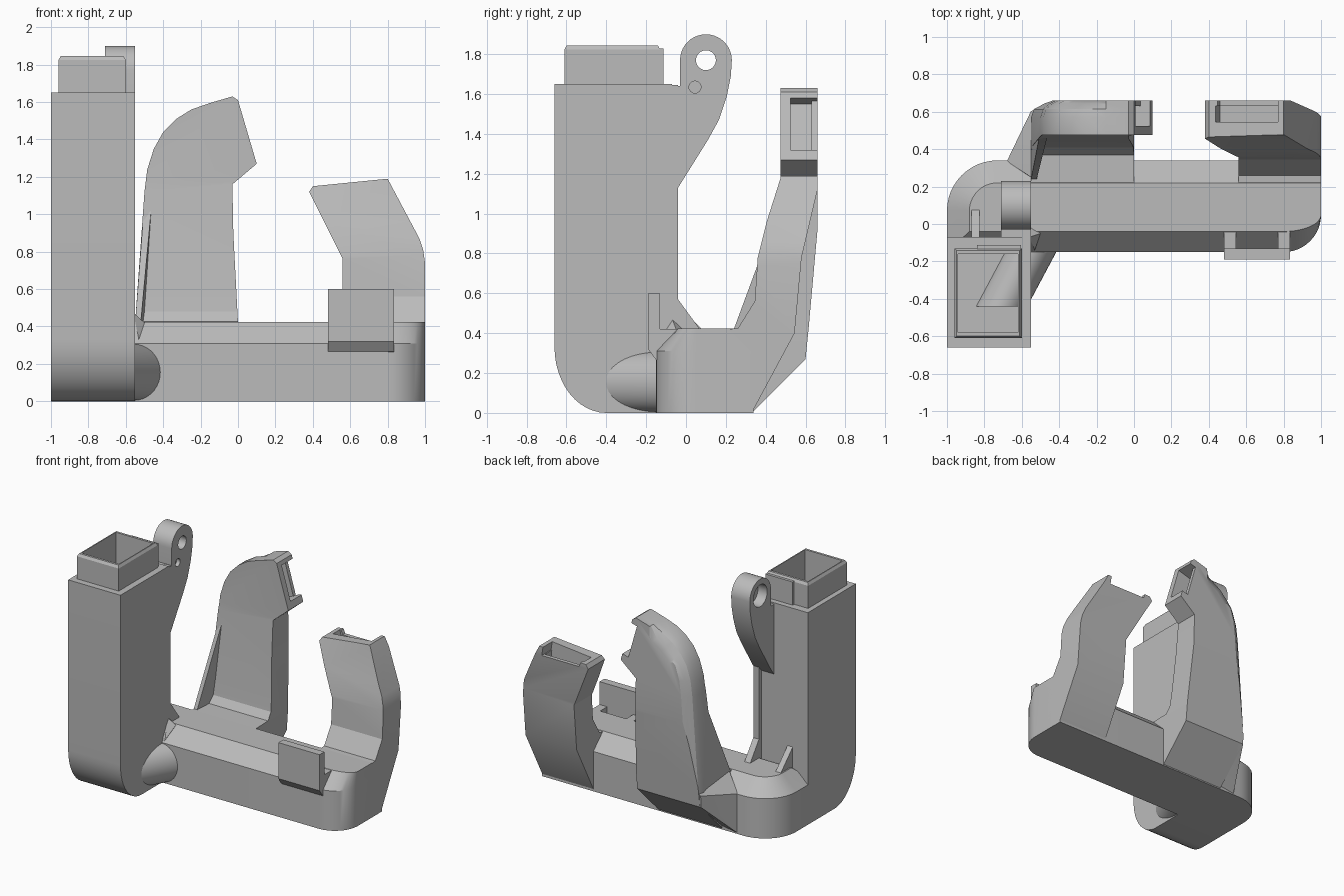
import bpy, bmesh, math

if "Cube" in bpy.data.objects:
    bpy.data.objects.remove(bpy.data.objects["Cube"])

grey = bpy.data.materials.new("plain grey")
grey.diffuse_color = (0.5, 0.5, 0.5, 1)
grey.use_nodes = True
grey.node_tree.nodes["Principled BSDF"].inputs["Base Color"].default_value = grey.diffuse_color


def make(name, bm):
    bmesh.ops.recalc_face_normals(bm, faces=bm.faces)
    me = bpy.data.meshes.new(name)
    bm.to_mesh(me)
    bm.free()
    ob = bpy.data.objects.new(name, me)
    me.materials.append(grey)
    bpy.context.collection.objects.link(ob)
    return ob


def loft(name, rings):
    """Closed solid through rings with equal point counts."""
    bm = bmesh.new()
    rs = [[bm.verts.new(p) for p in r] for r in rings]
    n = len(rs[0])
    for a, b in zip(rs, rs[1:]):
        for i in range(n):
            j = (i + 1) % n
            bm.faces.new((a[i], a[j], b[j], b[i]))
    bm.faces.new(rs[0])
    bm.faces.new(rs[-1])
    return make(name, bm)


def place(pts, axis, t):
    if axis == 'x':
        return [(t, p, q) for p, q in pts]
    if axis == 'y':
        return [(p, t, q) for p, q in pts]
    return [(p, q, t) for p, q in pts]


def prism(name, pts, axis, a, b):
    return loft(name, [place(pts, axis, a), place(pts, axis, b)])


def rect(x0, x1, y0, y1):
    return [(x0, y0), (x1, y0), (x1, y1), (x0, y1)]


def box(name, x0, x1, y0, y1, z0, z1):
    return prism(name, rect(x0, x1, y0, y1), 'z', z0, z1)


def arc(cx, cy, rx, ry, a0, a1, n=12):
    out = []
    for i in range(n + 1):
        t = math.radians(a0 + (a1 - a0) * i / n)
        out.append((cx + rx * math.cos(t), cy + ry * math.sin(t)))
    return out


def hull(name, pts):
    bm = bmesh.new()
    for p in pts:
        bm.verts.new(p)
    r = bmesh.ops.convex_hull(bm, input=bm.verts)
    junk = set(r["geom_interior"]) | set(r["geom_unused"])
    bmesh.ops.delete(bm, geom=[g for g in junk if isinstance(g, bmesh.types.BMVert)], context='VERTS')
    return make(name, bm)


def boolean(ob, cutter, op='DIFFERENCE'):
    m = ob.modifiers.new("cut", 'BOOLEAN')
    m.object, m.operation, m.solver = cutter, op, 'EXACT'
    bpy.context.view_layer.objects.active = ob
    bpy.ops.object.modifier_apply(modifier=m.name)
    bpy.data.objects.remove(cutter)


# base bar with chamfered top edges and two rounded corners
low = [(-1, -0.15)] + arc(0.8, 0.05, 0.2, 0.2, -90, 0) + [(1, 0.34)] + arc(-0.73, 0.07, 0.27, 0.27, 90, 180)
top = [(-0.88, -0.04)] + arc(0.8, 0.05, 0.2, 0.09, -90, 0) + [(1, 0.22)] + arc(-0.73, 0.07, 0.15, 0.15, 90, 180)
loft("base_bar", [place(low, 'z', 0), place(low, 'z', 0.31), place(top, 'z', 0.424)])

# hollow column with rounded foot
col = [(-0.07, 0)] + arc(-0.4, 0.33, 0.26, 0.33, 270, 180) + [(-0.66, 1.65), (-0.07, 1.65)]
column = prism("column", col, 'x', -1, -0.55)
boolean(column, box("hole", -0.94, -0.62, -0.58, -0.16, 0.2, 2))

# sleeve on top of the column
sleeve = loft("sleeve", [place(rect(-0.96 + d, -0.6 - d, -0.61 + d, -0.13 - d), 'z', z)
                         for z, d in ((1.6, 0), (1.825, 0), (1.845, 0.012))])
boolean(sleeve, box("hole", -0.94, -0.62, -0.58, -0.16, 1.5, 2))
box("sleeve_key", -0.84, -0.605, -0.14, -0.112, 1.64, 1.83)

# rear flange and small ribs at the column foot
prism("column_flange", [(-0.1, 0.4), (0.07, 0.42), (-0.04, 0.57), (-0.04, 1.645), (-0.1, 1.645)], 'x', -0.6, -0.551)
prism("column_rib", [(-0.1, 0.4), (0.08, 0.42), (-0.07, 0.57), (-0.1, 0.57)], 'x', -0.87, -0.825)

# pivot lug with holes
lug_pts = [(-0.1, 1.06), (-0.04, 1.13), (0.11, 1.37), (0.165, 1.47), (0.205, 1.59), (0.225, 1.69)]
lug_pts += arc(0.1, 1.77, 0.13, 0.13, 0, 180, 20) + [(-0.03, 1.64), (-0.1, 1.64)]
lug = prism("pivot_lug", lug_pts, 'x', -0.71, -0.55)
for y, z, r, x0, x1 in ((0.1, 1.77, 0.05, -0.8, -0.5), (0.1, 1.77, 0.085, -0.8, -0.63), (0.045, 1.635, 0.03, -0.58, -0.5)):
    boolean(lug, prism("drill", arc(y, z, r, r, 0, 345, 23), 'x', x0, x1))

# slanted half-round bump and corner gusset joining column and bar
ell = arc(-0.55, 0.155, 0.14, 0.15, 0, 350, 35)
loft("corner_bump", [place(ell, 'y', -0.14), [(x - 0.16, -0.44, z) for x, z in ell]])
hull("corner_gusset", [(-0.56, -0.15, 0.3), (-0.56, -0.13, 0.36), (-0.56, -0.07, 0.475), (-0.56, 0, 0.41),
                       (-0.5, -0.05, 0.42), (-0.53, -0.14, 0.33), (-0.56, -0.04, 0.3)])

# tall hook: front outline crossed with side outline, rounded outer edge
front = [(0, -0.1), (0, 0.42), (-0.025, 0.9), (-0.03, 1.16), (0.1, 1.27), (0, 1.61), (-0.03, 1.63),
         (-0.15, 1.595), (-0.25, 1.56), (-0.33, 1.51), (-0.4, 1.44), (-0.45, 1.35), (-0.485, 1.24),
         (-0.5, 1.12), (-0.55, 0.42), (-0.55, -0.1)]
rings = []
for y, d in ((0.1, 0), (0.57, 0), (0.615, 0.015), (0.645, 0.05), (0.67, 0.1)):
    rings.append([(x + d, y, z - (d if z > 1.4 else 0)) if x < -0.2 else (x, y, z) for x, z in front])
tall = loft("tall_hook", rings)
side = [(0.2, 0), (0.33, 0), (0.6, 0.27), (0.615, 0.42), (0.66, 0.92), (0.66, 1.7), (0.475, 1.7),
        (0.475, 1.18), (0.425, 0.6), (0.41, 0.48), (0.37, 0.426), (0.2, 0.422)]
boolean(tall, prism("side", side, 'x', -0.7, 0.2), 'INTERSECT')
for depth, y1 in ((0.11, 0.63), (0.05, 0.7)):
    slot = [(0.06, 1.595), (0.135, 1.335), (0.085 - depth, 1.32 - depth * 0.28), (0.01 - depth, 1.58 - depth * 0.28)]
    boolean(tall, prism("slot", slot, 'y', 0.525, y1))
hull("tall_hook_flare", [(-0.68, 0.33, 0), (-0.68, 0.335, 0.31), (-0.55, 0.6, 0.27), (-0.55, 0.605, 0.36),
                         (-0.5, 0.3, 0), (-0.5, 0.3, 0.42), (-0.5, 0.61, 0.42), (-0.5, 0.6, 0.27),
                         (-0.55, 0.25, 0.42)])
hull("tall_hook_fin", [(-0.55, 0.24, 0.42), (-0.52, 0.24, 0.42), (-0.55, 0.45, 0.42), (-0.5, 0.45, 0.42),
                       (-0.46, 0.48, 1.07), (-0.5, 0.5, 1.07)])

# short hook
front = [(0.56, -0.1), (0.56, 0.76), (0.38, 1.12), (0.4, 1.15), (0.8, 1.19), (0.97, 0.87),
         (0.99, 0.81), (1, 0.74), (1, -0.1)]
short = prism("short_hook", front, 'y', 0.1, 0.8)
side = [(0.2, 0), (0.33, 0), (0.545, 0.4), (0.58, 0.78), (0.66, 1.12), (0.66, 1.3), (0.48, 1.3),
        (0.475, 1.18), (0.405, 0.96), (0.36, 0.78), (0.345, 0.56), (0.26, 0.424), (0.2, 0.42)]
boolean(short, prism("side", side, 'x', 0.2, 1.2), 'INTERSECT')
for z, y1 in ((1.06, 0.63), (1.12, 0.7)):
    slot = [(0.41, 1.25), (0.76, 1.25), (0.78, z), (0.46, z)]
    boolean(short, prism("slot", slot, 'y', 0.545, y1))

# front stop plate and its side tabs
prism("stop_plate", [(-0.19, 0.6), (-0.13, 0.6), (-0.13, 0.26), (-0.15, 0.265), (-0.19, 0.32)], 'x', 0.48, 0.835)
for x0 in (0.48, 0.77):
    box("stop_tab", x0, x0 + 0.065, -0.14, -0.04, 0.28, 0.422)

bpy.ops.object.select_all(action='SELECT')
bpy.context.view_layer.objects.active = column
bpy.ops.object.shade_smooth_by_angle(angle=math.radians(25))
